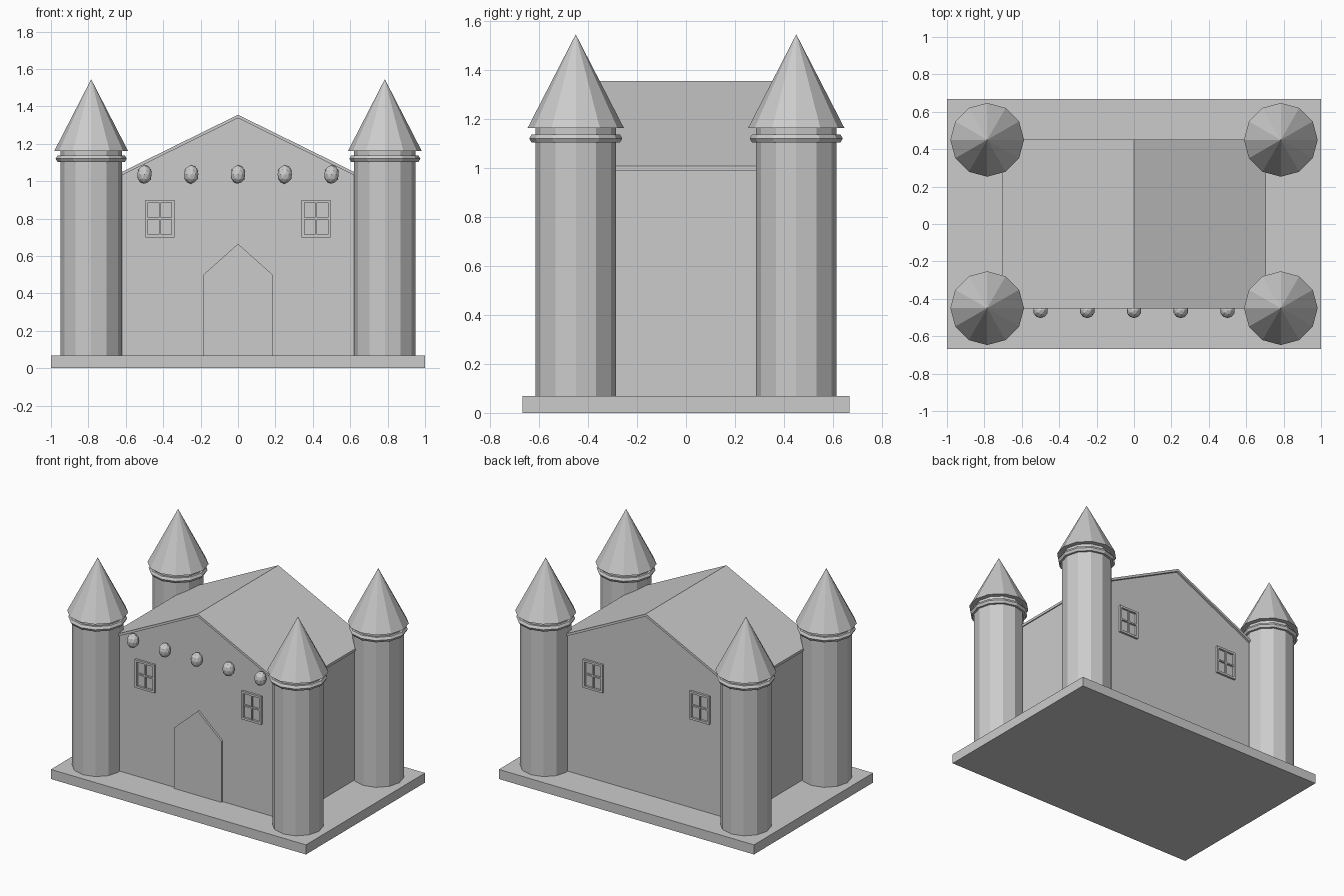
import bpy
import bmesh
from mathutils import Matrix, Vector
from math import cos, sin, pi

cube = bpy.data.objects.get("Cube")
if cube:
    bpy.data.objects.remove(cube, do_unlink=True)

GREY = (0.6, 0.6, 0.6, 1.0)
stone = bpy.data.materials.new("plain_grey")
stone.use_nodes = True
stone.diffuse_color = GREY
stone.node_tree.nodes["Principled BSDF"].inputs["Base Color"].default_value = GREY


def finish(name, bm):
    """Turn a bmesh into a named grey object."""
    bmesh.ops.recalc_face_normals(bm, faces=bm.faces)
    mesh = bpy.data.meshes.new(name)
    bm.to_mesh(mesh)
    bm.free()
    mesh.materials.append(stone)
    obj = bpy.data.objects.new(name, mesh)
    bpy.context.scene.collection.objects.link(obj)
    return obj


def add_box(bm, centre, size):
    matrix = Matrix.Translation(centre) @ Matrix.Diagonal((*size, 1))
    bmesh.ops.create_cube(bm, size=1, matrix=matrix)


def prism(name, outline, y0, y1):
    """Extrude an x-z outline from y0 to y1."""
    bm = bmesh.new()
    face = bm.faces.new([bm.verts.new((x, y0, z)) for x, z in outline])
    extruded = bmesh.ops.extrude_face_region(bm, geom=[face])["geom"]
    verts = [v for v in extruded if isinstance(v, bmesh.types.BMVert)]
    bmesh.ops.translate(bm, verts=verts, vec=(0, y1 - y0, 0))
    return finish(name, bm)


def lathe(name, profile, centre, sides=12, closed=False):
    """Revolve a radius-height profile; open profiles get flat caps."""
    bm = bmesh.new()
    rings = []
    for r, z in profile:
        rings.append([bm.verts.new((centre[0] + r * cos(2 * pi * i / sides),
                                    centre[1] + r * sin(2 * pi * i / sides), z))
                      for i in range(sides)])
    pairs = list(zip(rings, rings[1:]))
    if closed:
        pairs.append((rings[-1], rings[0]))
    else:
        bm.faces.new(rings[0])
        bm.faces.new(rings[-1])
    for a, b in pairs:
        for i in range(sides):
            j = (i + 1) % sides
            bm.faces.new((a[i], a[j], b[j], b[i]))
    bmesh.ops.remove_doubles(bm, verts=bm.verts, dist=0.0001)
    return finish(name, bm)


# Base slab
FLOOR = 0.068
bm = bmesh.new()
add_box(bm, (0, 0, FLOOR / 2), (2, 1.334, FLOOR))
finish("base", bm)

# Hall with gable ends, and the thin pitched roof over it
WALL = 0.435
prism("hall", [(-0.69, FLOOR), (0.69, FLOOR), (0.69, 0.998), (0, 1.337), (-0.69, 0.998)],
      -WALL, WALL)
prism("roof", [(-0.705, 1.008), (0, 1.355), (0.705, 1.008),
               (0.705, 0.99), (0, 1.337), (-0.705, 0.99)], -0.452, 0.452)

# Pointed door
prism("door", [(-0.185, FLOOR), (0.185, FLOOR), (0.185, 0.5), (0, 0.665), (-0.185, 0.5)],
      -WALL - 0.015, -WALL)

# Corner towers: shaft, ring moulding and pointed roof
ring = [(0.17 + 0.02 * cos(k * pi / 3), 1.12 + 0.02 * sin(k * pi / 3)) for k in range(6)]
for side, x in (("right", -0.785), ("left", 0.785)):
    for end, y in (("front", -0.45), ("back", 0.45)):
        place = f"{end}_{side}"
        lathe(f"tower_{place}", [(0.165, FLOOR), (0.165, 1.164)], (x, y))
        lathe(f"tower_ring_{place}", ring, (x, y), closed=True)
        lathe(f"tower_roof_{place}", [(0.197, 1.162), (0, 1.545)], (x, y))

# Windows on both gable walls: frame and cross bars
W, H, RIM, DEPTH = 0.155, 0.2, 0.015, 0.015
for end, s in (("front", -1), ("back", 1)):
    for side, x in (("right", -0.418), ("left", 0.418)):
        bm = bmesh.new()
        centre = Vector((x, s * (WALL + DEPTH / 2), 0.8))
        for d in (-1, 1):
            add_box(bm, centre + Vector((d * (W - RIM) / 2, 0, 0)), (RIM, DEPTH, H))
            add_box(bm, centre + Vector((0, 0, d * (H - RIM) / 2)),
                    (W - 2 * RIM, DEPTH, RIM))
        bar = DEPTH * 0.8
        centre.y = s * (WALL + bar / 2)
        add_box(bm, centre, (0.01, bar, H - 2 * RIM))
        add_box(bm, centre, (W - 2 * RIM, bar, 0.01))
        finish(f"window_{end}_{side}", bm)

# Row of faceted egg-shaped ornaments under the front eaves
for i in range(5):
    bm = bmesh.new()
    matrix = (Matrix.Translation((0.25 * (i - 2), -0.463, 1.036))
              @ Matrix.Diagonal((0.04, 0.04, 0.05, 1)))
    bmesh.ops.create_icosphere(bm, subdivisions=2, radius=1, matrix=matrix)
    finish(f"ornament_{i + 1}", bm)
